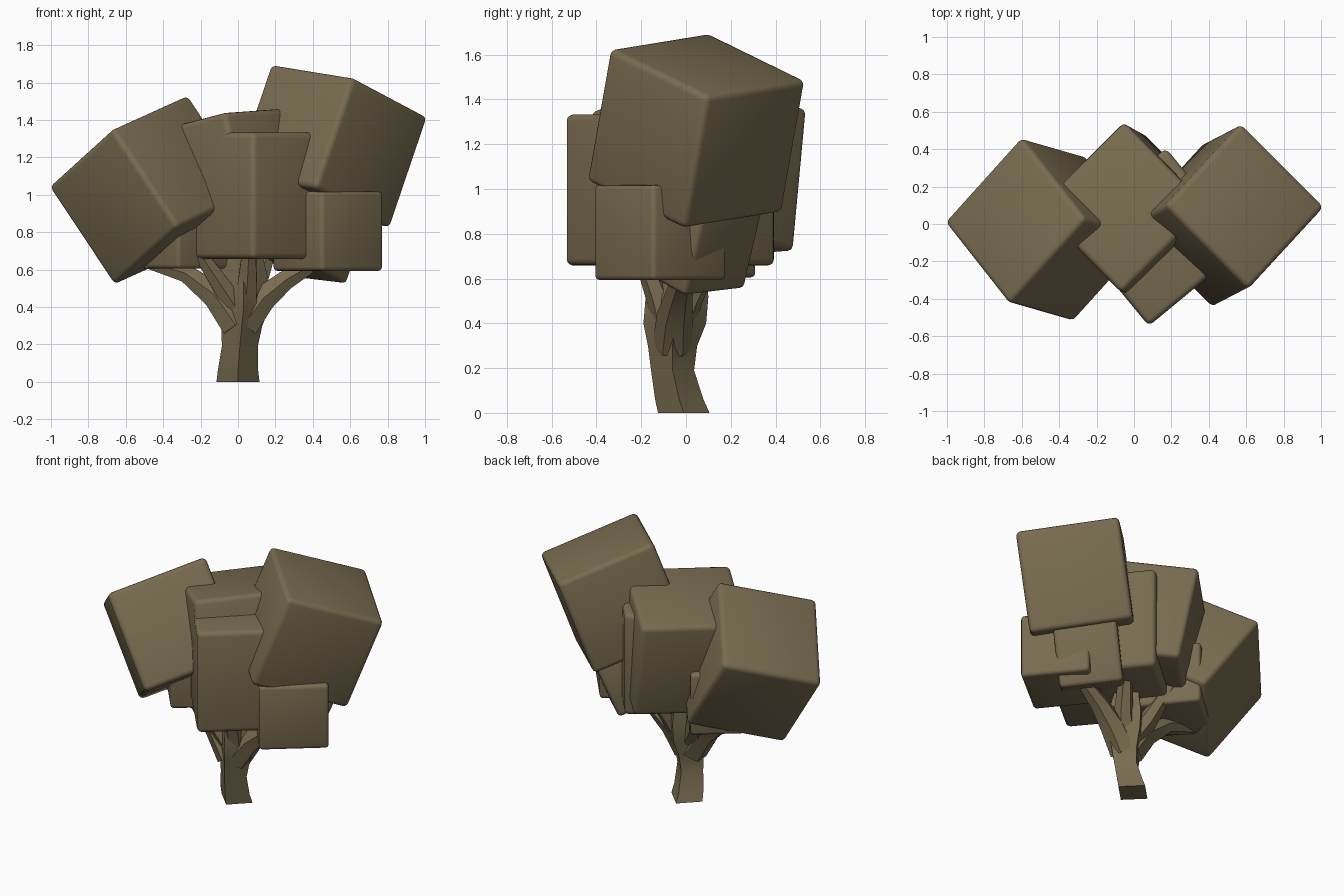
import bpy, bmesh, math
from mathutils import Vector, Matrix

if "Cube" in bpy.data.objects:
    bpy.data.objects.remove(bpy.data.objects["Cube"])

brown = bpy.data.materials.new("olive_brown")
brown.diffuse_color = (0.19, 0.15, 0.08, 1)
brown.use_nodes = True
brown.node_tree.nodes["Principled BSDF"].inputs["Base Color"].default_value = brown.diffuse_color


def finish(bm, name):
    bmesh.ops.recalc_face_normals(bm, faces=bm.faces)
    me = bpy.data.meshes.new(name)
    bm.to_mesh(me)
    bm.free()
    me.materials.append(brown)
    ob = bpy.data.objects.new(name, me)
    bpy.context.collection.objects.link(ob)
    for p in me.polygons:
        p.use_smooth = True
    return ob


# Rounded foliage cube: centre, edge length, two edge directions
def foliage(name, centre, size, ex, ey, radius=0.03):
    x = Vector(ex).normalized()
    z = x.cross(Vector(ey)).normalized()
    y = z.cross(x)
    m = Matrix((x, y, z)).transposed().to_4x4()
    m.translation = Vector(centre)
    bm = bmesh.new()
    bmesh.ops.create_cube(bm, size=size, matrix=m)
    bmesh.ops.bevel(bm, geom=bm.edges[:], offset=radius, segments=3, profile=0.5, affect='EDGES')
    return finish(bm, name)


def spin(deg):
    a = math.radians(deg)
    return (math.cos(a), math.sin(a), 0), (-math.sin(a), math.cos(a), 0)


foliage("foliage_left", (-0.465, -0.03, 1.025), 0.64, (0.33, -0.42, 0.30), (0.40, 0.45, 0.18))
foliage("foliage_right", (0.495, 0.045, 1.26), 0.635, (0.43, -0.43, -0.07), (0.39, 0.44, -0.21))
foliage("foliage_centre", (-0.01, 0.06, 1.08), 0.65, (-0.45, 0.46, -0.117), (0.43, 0.44, 0.03))
foliage("foliage_front", (0.125, -0.07, 0.995), 0.675, *spin(39.5))
foliage("foliage_low_right", (0.48, -0.115, 0.805), 0.425, *spin(39), radius=0.022)
foliage("foliage_low_left", (-0.29, 0.03, 0.81), 0.41, *spin(39), radius=0.022)
foliage("foliage_low_back", (0.387, 0.038, 0.79), 0.39, (-0.25, 0.25, 0.03), (0.63, 0.676, -0.38), radius=0.025)


# Tapered tube through (x, y, z, radius) stations
def limb(name, stations, sides, turn=0.0, level=False):
    bm = bmesh.new()
    pts = [Vector(s[:3]) for s in stations]
    rings = []
    for i, s in enumerate(stations):
        t = (pts[min(i + 1, len(pts) - 1)] - pts[max(i - 1, 0)]).normalized()
        if level:
            t = Vector((0, 0, 1))
        u = (Vector((0, 1, 0)) - t * t.y).normalized()
        v = t.cross(u)
        rings.append([bm.verts.new(pts[i] + s[3] * (u * math.cos(a) + v * math.sin(a)))
                      for a in [turn + math.tau * k / sides for k in range(sides)]])
    for a, b in zip(rings, rings[1:]):
        for k in range(sides):
            n = (k + 1) % sides
            bm.faces.new((a[k], a[n], b[n], b[k]))
    bm.faces.new(rings[0][::-1])
    bm.faces.new(rings[-1])
    ob = finish(bm, name)
    bpy.context.view_layer.objects.active = ob
    ob.select_set(True)
    bpy.ops.object.shade_smooth_by_angle(angle=math.radians(40))
    ob.select_set(False)
    return ob


# Four-sided trunk set cornerwise, leaning slightly forward
limb("trunk", [(0, -0.01, 0, 0.115), (0, -0.03, 0.06, 0.108), (0.01, -0.06, 0.19, 0.096),
               (0.02, -0.06, 0.3, 0.11), (0.03, -0.05, 0.4, 0.14), (0.03, -0.04, 0.52, 0.14),
               (0.03, -0.02, 0.72, 0.09)], 4, level=True)

# Branches fanning out into the foliage
branches = {
    "branch_left": [(-0.01, -0.06, 0.30, 0.09), (-0.12, -0.05, 0.46, 0.08), (-0.28, -0.03, 0.58, 0.055), (-0.56, -0.02, 0.66, 0.03)],
    "branch_right": [(0.03, -0.06, 0.30, 0.09), (0.13, -0.05, 0.44, 0.08), (0.25, -0.03, 0.54, 0.06), (0.42, 0.0, 0.64, 0.04)],
    "branch_back_left": [(0.0, -0.05, 0.36, 0.08), (-0.09, 0.02, 0.52, 0.06), (-0.16, 0.16, 0.74, 0.04)],
    "branch_back_right": [(0.03, -0.05, 0.36, 0.08), (0.10, 0.02, 0.52, 0.06), (0.18, 0.14, 0.74, 0.04)],
    "branch_front": [(0.03, -0.07, 0.36, 0.08), (0.05, -0.12, 0.52, 0.06), (0.06, -0.20, 0.72, 0.04)],
    "branch_front_left": [(0.0, -0.07, 0.38, 0.07), (-0.10, -0.11, 0.53, 0.055), (-0.20, -0.15, 0.68, 0.04)],
}
for name, path in branches.items():
    limb(name, path, 6)
